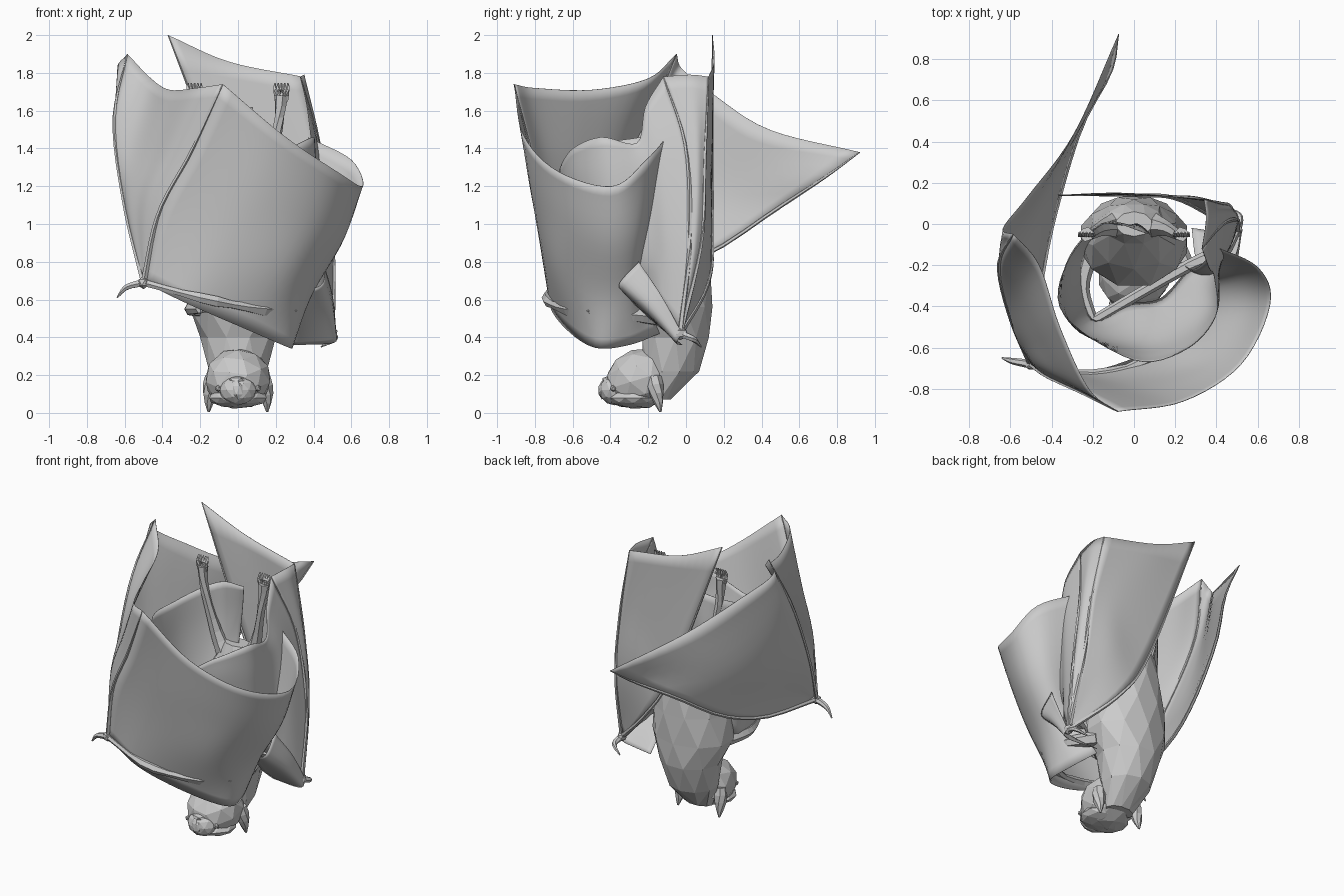
import bpy, bmesh, math
from mathutils import Vector, Matrix

cube = bpy.data.objects.get("Cube")
if cube:
    bpy.data.objects.remove(cube, do_unlink=True)

grey = bpy.data.materials.new("plain_grey")
grey.use_nodes = True
GREY = (0.6, 0.6, 0.6, 1)
grey.diffuse_color = GREY
grey.node_tree.nodes["Principled BSDF"].inputs["Base Color"].default_value = GREY


def finish(name, bm, smooth=False):
    mesh = bpy.data.meshes.new(name)
    bm.to_mesh(mesh)
    bm.free()
    mesh.materials.append(grey)
    for p in mesh.polygons:
        p.use_smooth = smooth
    ob = bpy.data.objects.new(name, mesh)
    bpy.context.scene.collection.objects.link(ob)
    return ob


def smooth_path(points, count):
    """Catmull-Rom curve through a short list of points, cut into count pieces."""
    p = [Vector(q) for q in points]
    p = [2 * p[0] - p[1]] + p + [2 * p[-1] - p[-2]]
    out = []
    for k in range(count + 1):
        f = k / count * (len(p) - 3)
        i = min(int(f), len(p) - 4)
        t = f - i
        a, b, c, d = p[i:i + 4]
        out.append(0.5 * (2 * b + (c - a) * t + (2 * a - 5 * b + 4 * c - d) * t * t
                          + (3 * b - a - 3 * c + d) * t ** 3))
    return out


def bridge(bm, rows, closed=False):
    n = len(rows[0])
    for r, s in zip(rows, rows[1:]):
        for j in range(n if closed else n - 1):
            k = (j + 1) % n
            bm.faces.new((r[j], r[k], s[k], s[j]))


def membrane(name, columns):
    """Skin stretched over columns that run from the arm to the free edge."""
    cols = [smooth_path(c, 16) for c in columns]
    rows = [smooth_path(r, 6 * (len(cols) - 1)) for r in zip(*cols)]
    bm = bmesh.new()
    bridge(bm, [[bm.verts.new(p) for p in r] for r in rows])
    bmesh.ops.remove_doubles(bm, verts=bm.verts, dist=0.0005)
    ob = finish(name, bm, True)
    mod = ob.modifiers.new("thin_skin", "SOLIDIFY")
    mod.thickness = 0.003
    mod.offset = 0


def tube(name, points, radii, sides=6, count=9):
    """Tapered limb; radii are spread evenly along the path."""
    path = smooth_path(points, count)
    bm = bmesh.new()
    rings = []
    for i, p in enumerate(path):
        tan = path[min(i + 1, count)] - path[max(i - 1, 0)]
        rot = tan.to_track_quat("Z", "Y")
        f = i / count * (len(radii) - 1)
        k = min(int(f), len(radii) - 2)
        rad = radii[k] + (radii[k + 1] - radii[k]) * (f - k)
        rings.append([bm.verts.new(p + rot @ Vector((rad * math.cos(a), rad * math.sin(a), 0)))
                      for a in (math.tau * j / sides for j in range(sides))])
    bridge(bm, rings, True)
    bm.faces.new(rings[0][::-1])
    bm.faces.new(rings[-1])
    finish(name, bm)


def lump(name, centre, size, detail=2, tilt=0):
    bm = bmesh.new()
    bmesh.ops.create_icosphere(bm, subdivisions=detail, radius=1)
    mat = Matrix.Translation(centre) @ Matrix.Rotation(tilt, 4, "X") @ Matrix.Diagonal((*size, 1))
    bm.transform(mat)
    finish(name, bm)


# Body, hanging head down: height, depth centre, half width, half depth
bm = bmesh.new()
rings = []
for z, y, rx, ry in [(.07, -.14, .1, .06), (.22, -.08, .16, .15), (.4, -.055, .2, .185),
                     (.56, -.075, .27, .215), (.75, -.085, .255, .225), (.95, -.05, .21, .17),
                     (1.1, 0, .15, .1), (1.2, 0, .09, .06)]:
    turn = math.pi / 10 * (len(rings) % 2)
    rings.append([bm.verts.new((rx * math.cos(math.tau * j / 10 + turn),
                                y + ry * math.sin(math.tau * j / 10 + turn), z)) for j in range(10)])
bridge(bm, rings, True)
bm.faces.new(rings[0][::-1])
bm.faces.new(rings[-1])
bmesh.ops.triangulate(bm, faces=bm.faces)
finish("body", bm)

# Head
lump("head", (0, -.24, .18), (.178, .19, .16), 2, .3)
lump("snout", (0, -.38, .12), (.1, .08, .08))
lump("chin", (0, -.28, .08), (.16, .14, .055))
lump("nose_leaf", (0, -.445, .12), (.035, .02, .05), 1)
lump("brow", (0, -.4, .17), (.06, .05, .03), 1)

# Paired parts: ears, eyes, legs and toes
for s, side in ((1, "left"), (-1, "right")):
    tube(side + "_ear", [(s * .135, -.17, .19), (s * .15, -.155, .1), (s * .155, -.135, .005)],
         [.04, .045, .03, .006], 7, 4)
    lump(side + "_eye", (s * .105, -.385, .13), (.018, .018, .018), 1)
    tube(side + "_leg", [(s * .07, 0, 1.08), (s * .15, -.02, 1.25), (s * .21, -.05, 1.5),
                         (s * .23, -.05, 1.68)], [.07, .045, .028, .026, .036])
    for i in range(5):
        x = s * .23 + (i - 2) * .017
        tube(f"{side}_toe_{i + 1}", [(s * .23 + (i - 2) * .012, -.05, 1.65), (x, -.055, 1.71),
                                     (x, -.04, 1.745)], [.013, .011, .004], 4, 4)

# Right wing, spread around the front and out behind
wrist = (-.5, -.68, .69)
lead = [wrist, (-.44, -.22, .73), (-.36, .13, .85), (-.25, .48, 1.08), (-.11, .74, 1.25),
        (-.075, .92, 1.38)]
upper = [wrist, (-.6, -.45, 1.1), (-.655, -.2, 1.55), (-.585, -.05, 1.9)]
front = [wrist, (-.42, -.74, 1.06), (-.25, -.82, 1.38), (-.08, -.91, 1.74)]
membrane("right_wing_tip_skin", [
    lead,
    [wrist, (-.5, -.2, .93), (-.45, .12, 1.15), (-.29, .44, 1.5)],
    [wrist, (-.56, -.33, 1.0), (-.58, -.08, 1.3), (-.51, .14, 1.69)],
    [wrist, (-.6, -.42, 1.07), (-.645, -.16, 1.48), (-.635, -.02, 1.82)],
    upper])
membrane("right_wing_side_skin", [
    upper,
    [wrist, (-.58, -.52, 1.1), (-.55, -.35, 1.45), (-.46, -.2, 1.77)],
    [wrist, (-.53, -.6, 1.1), (-.45, -.56, 1.4), (-.36, -.5, 1.71)],
    [wrist, (-.48, -.68, 1.1), (-.35, -.74, 1.4), (-.22, -.8, 1.72)],
    front])
membrane("right_wing_front_skin", [
    front,
    [(-.25, -.72, .57), (-.05, -.77, .88), (.12, -.82, 1.18), (.24, -.86, 1.47)],
    [(.05, -.63, .44), (.25, -.68, .75), (.41, -.68, 1.03), (.52, -.68, 1.28)],
    [(.27, -.48, .345), (.37, -.46, .62), (.55, -.43, .92), (.66, -.39, 1.2)],
    [(.26, -.3, .36), (.38, -.29, .65), (.53, -.25, .97), (.6, -.21, 1.34)],
    [(.18, -.14, .42), (.28, -.22, .75), (.36, -.16, 1.1), (.37, -.1, 1.46)]])

# Left wing, folded behind the back and wrapped inside the other
wrist_l = (.5, -.03, .42)
lead_l = [wrist_l, (.22, .12, .7), (0, .14, 1.05), (-.37, .14, 2)]
back_l = [wrist_l, (.47, .08, .9), (.42, .1, 1.35), (.34, .12, 1.78)]
side_l = [wrist_l, (.5, .02, .9), (.43, 0, 1.4), (.33, -.12, 1.78)]
membrane("left_wing_back_skin",
         [lead_l, [wrist_l, (.33, .12, .9), (.22, .13, 1.35), (-.05, .15, 1.86)], back_l])
membrane("left_wing_side_skin",
         [back_l, [wrist_l, (.5, .05, .9), (.44, .06, 1.4), (.35, .02, 1.79)], side_l])
membrane("left_wing_inner_skin", [
    side_l,
    [(.47, -.1, .52), (.47, -.1, .95), (.43, -.13, 1.35), (.365, -.215, 1.62)],
    [(.42, -.16, .6), (.42, -.2, 1), (.41, -.23, 1.3), (.39, -.26, 1.43)],
    [(.27, -.22, .6), (.37, -.38, .9), (.4, -.42, 1.2), (.395, -.45, 1.46)],
    [(.13, -.36, .57), (.22, -.52, .9), (.25, -.59, 1.2), (.25, -.61, 1.39)],
    [(-.03, -.39, .56), (0, -.57, .85), (0, -.63, 1.1), (0, -.66, 1.27)],
    [(-.2, -.46, .55), (-.28, -.5, .9), (-.31, -.48, 1.2), (-.34, -.44, 1.42)],
    [(-.25, -.2, .55), (-.31, -.21, .9), (-.33, -.2, 1.2), (-.33, -.2, 1.47)],
    [(-.16, -.08, .8), (-.17, -.03, 1.05), (-.16, 0, 1.3), (-.15, 0, 1.57)],
    [(.0, 0, 1.15), (.02, 0, 1.3), (.05, -.02, 1.46), (.08, -.05, 1.62)]])
membrane("left_forearm_skin", [
    [(.28, -.02, .36), (.3, -.17, .48), (.36, -.34, .64)],
    [(.5, -.05, .37), (.48, -.2, .54), (.45, -.35, .69)],
    [(.52, -.02, .42), (.5, -.13, .62), (.45, -.25, .8)]])

# Finger bones along the skin edges
for name, path in (("right_lead_finger", lead), ("right_upper_finger", upper),
                   ("right_front_finger", front), ("left_lead_finger", lead_l),
                   ("left_back_finger", back_l), ("left_side_finger", side_l)):
    tube(name, path, [.016, .011, .01, .003], 5, 16)

# Arms, wrists and thumbs
tube("right_forearm", [wrist, (-.2, -.735, .61), (.05, -.665, .56), (.29, -.49, .54)],
     [.02, .018, .035, .018, .045, .035])
tube("right_upper_arm", [(.29, -.48, .54), (.29, -.3, .52), (.2, -.1, .5)], [.035, .035, .05])
tube("left_forearm", [wrist_l, (.42, -.14, .55), (.27, -.2, .62), (-.2, -.47, .55)],
     [.02, .04, .03, .025])
tube("left_upper_arm", [(-.2, -.47, .55), (-.25, -.3, .55), (-.2, -.1, .55)], [.025, .035, .045])
lump("right_wrist", wrist, (.035, .03, .035), 1)
lump("left_wrist", wrist_l, (.03, .04, .035), 1)
tube("right_thumb", [wrist, (-.59, -.665, .665), (-.64, -.65, .61)], [.022, .016, .004])
tube("left_thumb", [wrist_l, (.51, .04, .39), (.44, .08, .35)], [.022, .016, .004])
